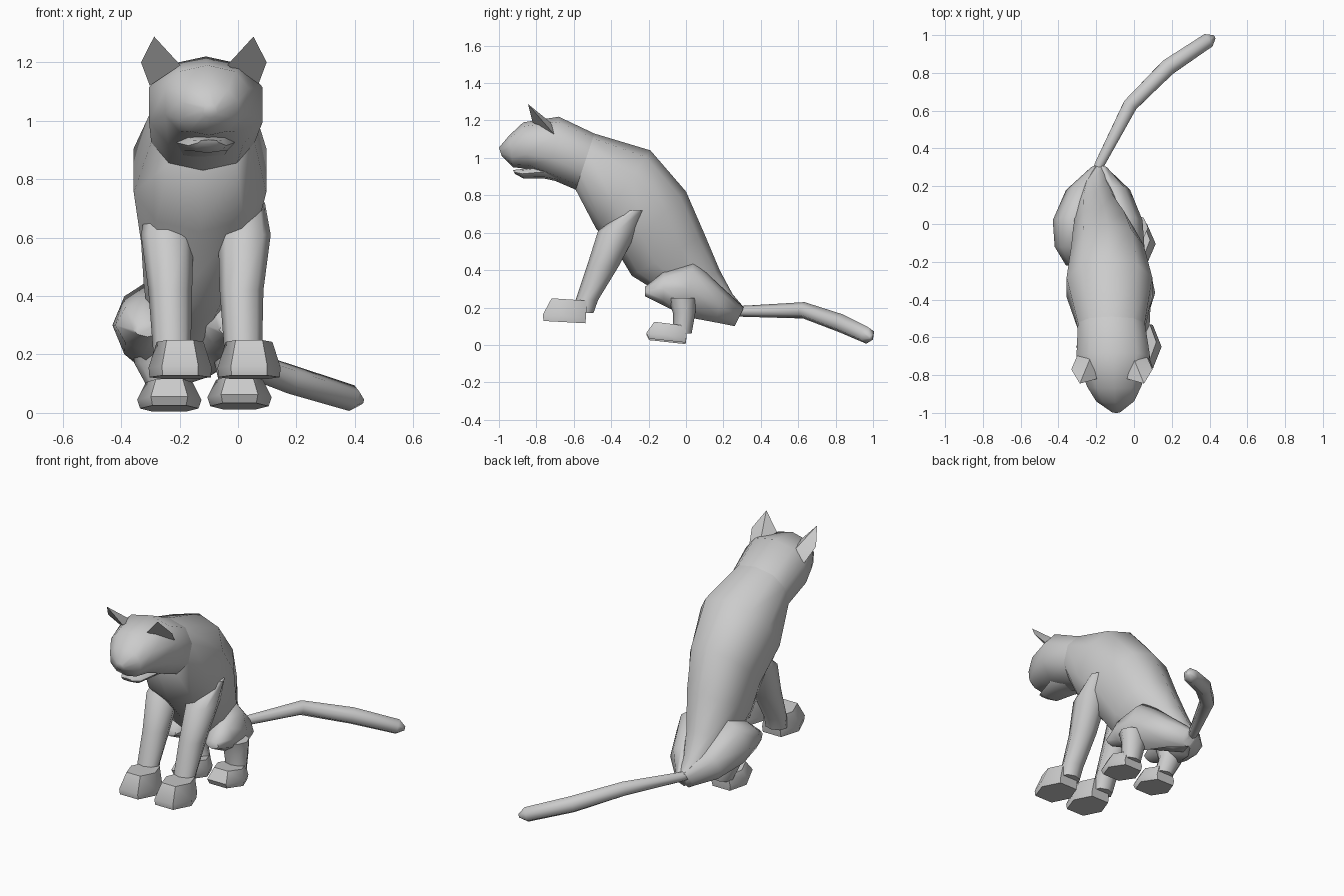
import bpy, bmesh, math
from mathutils import Vector

if "Cube" in bpy.data.objects:
    bpy.data.objects.remove(bpy.data.objects["Cube"])


def finish(name, bm, angle=60):
    bmesh.ops.recalc_face_normals(bm, faces=bm.faces[:])
    me = bpy.data.meshes.new(name)
    bm.to_mesh(me)
    bm.free()
    ob = bpy.data.objects.new(name, me)
    bpy.context.collection.objects.link(ob)
    bpy.ops.object.select_all(action='DESELECT')
    ob.select_set(True)
    bpy.context.view_layer.objects.active = ob
    bpy.ops.object.shade_smooth_by_angle(angle=math.radians(angle))
    return ob


def loft(name, rings, n=8, phase=0.0, power=1.0, angle=60):
    """rings: (centre, up half-axis, side half-axis)"""
    bm = bmesh.new()
    loops = []
    for c, u, v in rings:
        loop = []
        for i in range(n):
            a = 2 * math.pi * (i + phase) / n
            cu = math.copysign(abs(math.cos(a)) ** power, math.cos(a))
            sv = math.copysign(abs(math.sin(a)) ** power, math.sin(a))
            loop.append(bm.verts.new(Vector(c) + Vector(u) * cu + Vector(v) * sv))
        loops.append(loop)
    for a, b in zip(loops, loops[1:]):
        for i in range(n):
            j = (i + 1) % n
            bm.faces.new((a[i], a[j], b[j], b[i]))
    bm.faces.new(loops[0])
    bm.faces.new(loops[-1])
    return finish(name, bm, angle)


def profile(name, rows, **kw):
    """rows: x centre, half width, top (y, z), bottom (y, z)"""
    rings = []
    for xc, hw, (ty, tz), (by, bz) in rows:
        rings.append(((xc, (ty + by) / 2, (tz + bz) / 2),
                      (0, (ty - by) / 2, (tz - bz) / 2), (hw, 0, 0)))
    return loft(name, rings, **kw)


def column(name, rows, tilt=0.0, **kw):
    """rows: centre, half width in x, half depth in y"""
    return loft(name, [(c, (0, d, -tilt), (w, 0, 0)) for c, w, d in rows], **kw)


# torso, leaning back from neck to rump
profile("torso", [
    (-0.12, 0.185, (-0.49, 1.13), (-0.59, 0.83)),
    (-0.13, 0.237, (-0.19, 1.04), (-0.48, 0.62)),
    (-0.14, 0.20, (0.00, 0.82), (-0.35, 0.47)),
    (-0.16, 0.17, (0.10, 0.59), (-0.29, 0.37)),
    (-0.19, 0.12, (0.18, 0.40), (-0.08, 0.24)),
    (-0.20, 0.075, (0.25, 0.27), (0.14, 0.13)),
    (-0.19, 0.04, (0.31, 0.20), (0.26, 0.11)),
], n=10, power=0.87)

# head with a tapering muzzle
profile("head", [
    (-0.12, 0.185, (-0.49, 1.13), (-0.59, 0.83)),
    (-0.11, 0.203, (-0.68, 1.22), (-0.73, 0.89)),
    (-0.105, 0.15, (-0.87, 1.19), (-0.84, 0.94)),
    (-0.10, 0.105, (-0.945, 1.12), (-0.925, 0.95)),
    (-0.095, 0.025, (-1.0, 1.055), (-0.985, 1.01)),
], n=10, power=0.87)

# lower jaw
profile("jaw", [
    (-0.12, 0.09, (-0.62, 0.95), (-0.62, 0.86)),
    (-0.11, 0.10, (-0.76, 0.96), (-0.76, 0.89)),
    (-0.105, 0.065, (-0.88, 0.94), (-0.87, 0.89)),
    (-0.10, 0.035, (-0.925, 0.935), (-0.915, 0.915)),
], power=0.85)

# ears, mirrored about the head centre
for side, label in ((-1, "left"), (1, "right")):
    pts = [(0.08, -0.82, 1.19), (0.185, -0.70, 1.12), (0.215, -0.77, 1.20),
           (0.17, -0.845, 1.288), (0.11, -0.70, 1.17)]
    bm = bmesh.new()
    vs = [bm.verts.new((-0.117 + side * x, y, z)) for x, y, z in pts]
    for f in ((0, 1, 2, 3), (3, 2, 4), (2, 1, 4), (0, 3, 4), (0, 4, 1)):
        bm.faces.new([vs[i] for i in f])
    finish(label + "_ear", bm, 20)

# front legs and paws
for side, label, xc, px in ((-1, "left", -0.232, -0.198), (1, "right", 0.012, 0.038)):
    column(label + "_front_leg", [
        ((xc + side * 0.02, -0.27, 0.72), 0.06, 0.05),
        ((xc + side * 0.01, -0.365, 0.61), 0.09, 0.105),
        ((xc, -0.445, 0.42), 0.075, 0.085),
        ((xc + 0.005, -0.53, 0.24), 0.066, 0.06),
        ((xc + 0.01, -0.55, 0.17), 0.065, 0.055),
    ])
    column(label + "_front_paw", [
        ((px, -0.65, 0.122), 0.105, 0.125),
        ((px, -0.65, 0.155), 0.108, 0.13),
        ((px, -0.625, 0.243), 0.08, 0.105),
    ], n=6, phase=0.5, power=0.8, tilt=0.007, angle=50)

# haunches, the left one splayed outward
haunch = [((-0.22, 0.31), (-0.22, 0.26)), ((-0.12, 0.39), (-0.12, 0.21)),
          ((0.04, 0.45), (0.00, 0.15)), ((0.20, 0.30), (0.16, 0.12)),
          ((0.31, 0.20), (0.26, 0.10))]
widths = {"left": [(-0.31, 0.05), (-0.32, 0.10), (-0.31, 0.12), (-0.27, 0.09), (-0.20, 0.04)],
          "right": [(-0.02, 0.045), (-0.03, 0.085), (-0.06, 0.105), (-0.11, 0.09), (-0.17, 0.04)]}
for label, ws in widths.items():
    profile(label + "_haunch", [(x, w, t, b) for (x, w), (t, b) in zip(ws, haunch)],
            power=1.2)

# hind shins and feet
for label, sx, fx, base in (("left", -0.28, -0.235, 0.0), ("right", -0.005, 0.005, 0.008)):
    column(label + "_shin", [
        ((sx, -0.02, 0.25), 0.08, 0.075),
        ((sx, -0.01, 0.17), 0.075, 0.06),
        ((fx, -0.02, 0.06), 0.06, 0.05),
    ])
    column(label + "_hind_foot", [
        ((fx, -0.10, base + 0.015), 0.10, 0.11),
        ((fx, -0.105, base + 0.045), 0.11, 0.12),
        ((fx, -0.085, base + 0.105), 0.08, 0.095),
    ], n=6, phase=0.5, power=0.8, tilt=-0.012 * -1, angle=50)

# tail lying behind, swung to the right
path = [((-0.21, 0.25, 0.18), 0.027), ((-0.18, 0.32, 0.18), 0.03),
        ((-0.02, 0.63, 0.185), 0.044), ((0.18, 0.83, 0.115), 0.05),
        ((0.39, 0.97, 0.05), 0.045), ((0.425, 0.99, 0.04), 0.012)]
pts = [Vector(p) for p, r in path]
rings = []
for i, (p, r) in enumerate(path):
    t = (pts[min(i + 1, len(pts) - 1)] - pts[max(i - 1, 0)]).normalized()
    v = t.cross(Vector((0, 0, 1))).normalized()
    rings.append((pts[i], v.cross(t) * r, v * r))
loft("tail", rings, n=6, angle=65)
